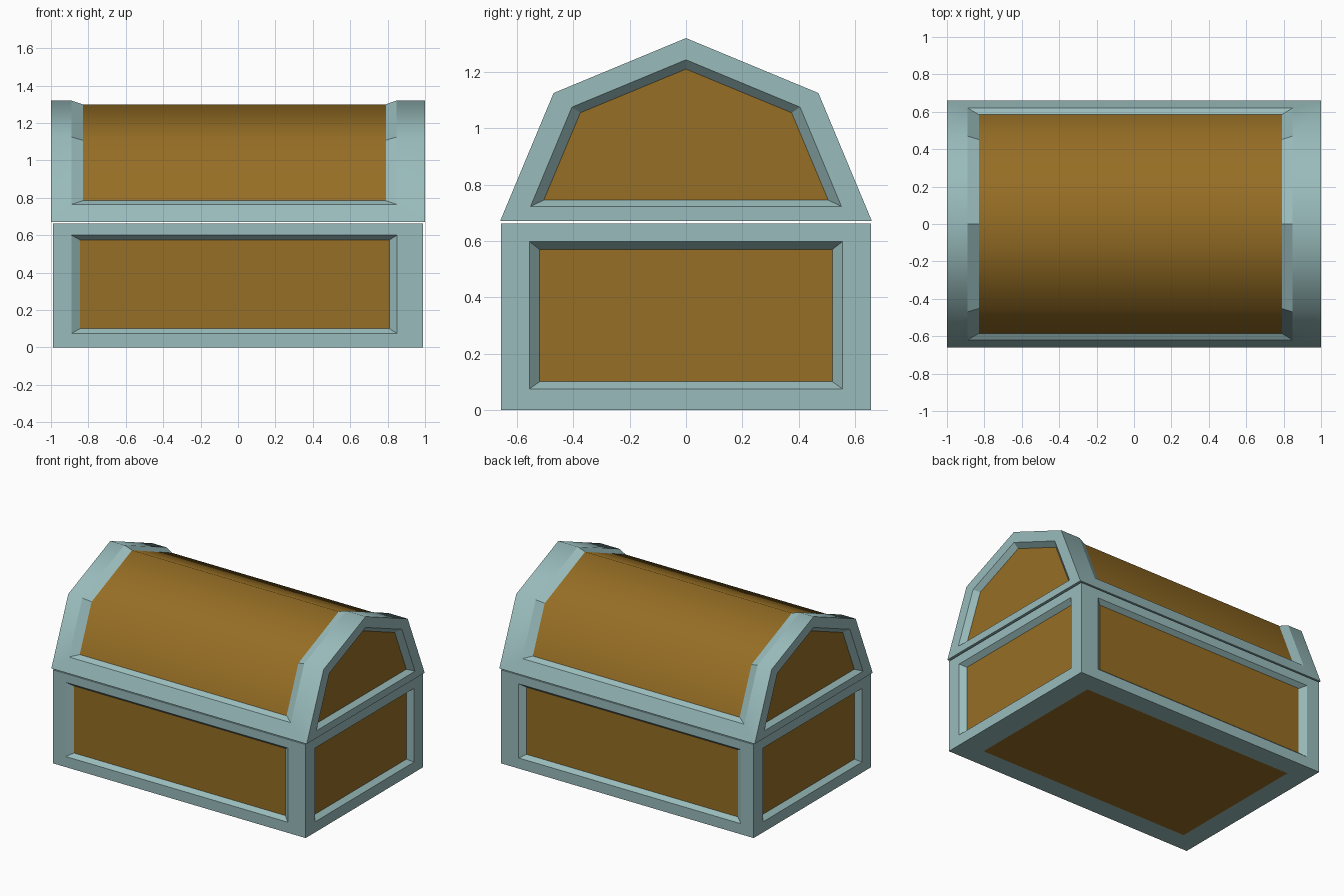
import bpy, bmesh, math

cube = bpy.data.objects.get("Cube")
if cube:
    bpy.data.objects.remove(cube, do_unlink=True)


def material(name, rgb):
    mat = bpy.data.materials.new(name)
    mat.use_nodes = True
    mat.diffuse_color = (*rgb, 1)
    mat.node_tree.nodes["Principled BSDF"].inputs["Base Color"].default_value = (*rgb, 1)
    return mat


TRIM = material("pale teal trim", (0.32, 0.50, 0.50))
WOOD = material("brown wood", (0.305, 0.156, 0.018))


def framed(bm, outer, opening, inner, strip=False):
    """Flat frame, sloping recess wall and wooden panel between matching loops."""
    loops = [[bm.verts.new(p) for p in loop] for loop in (outer, opening, inner)]
    n = len(outer)
    for a, b, wall in ((loops[0], loops[1], False), (loops[1], loops[2], True)):
        for i in range(n):
            j = (i + 1) % n
            if wall and opening == inner:
                continue
            face = bm.faces.new((a[i], a[j], b[j], b[i]))
            face.smooth = not wall
    core = loops[2]
    if strip:
        panels = [(core[i], core[i + 1], core[n - 2 - i], core[n - 1 - i])
                  for i in range(n // 2 - 1)]
    else:
        panels = [core]
    for verts in panels:
        face = bm.faces.new(verts)
        face.smooth = True
        face.material_index = 1


def finish(bm, name):
    """Weld the sides and keep only the soft bends of the lid smooth."""
    bmesh.ops.remove_doubles(bm, verts=bm.verts, dist=0.0005)
    bmesh.ops.recalc_face_normals(bm, faces=bm.faces)
    for edge in bm.edges:
        flat = any(not f.smooth for f in edge.link_faces)
        mixed = len({f.material_index for f in edge.link_faces}) > 1
        if flat or mixed or edge.calc_face_angle(math.pi) > math.radians(50):
            edge.smooth = False
    mesh = bpy.data.meshes.new(name)
    bm.to_mesh(mesh)
    bm.free()
    mesh.materials.append(TRIM)
    mesh.materials.append(WOOD)
    obj = bpy.data.objects.new(name, mesh)
    bpy.context.collection.objects.link(obj)


def rect(u0, u1, v0, v1):
    return [(u0, v0), (u1, v0), (u1, v1), (u0, v1)]


def on_x(x, pts):
    return [(x, u, v) for u, v in pts]


def on_y(y, pts):
    return [(u, y, v) for u, v in pts]


def on_z(z, pts):
    return [(u, v, z) for u, v in pts]


def mirrored(half):
    """Complete a roof profile whose last point is the ridge."""
    return half + [(-y, z) for y, z in reversed(half[:-1])]


# Chest base: four recessed sides, flat underside panel and closed top
BX, BY, BZ = 0.99, 0.657, 0.662
bm = bmesh.new()
for s in (-1, 1):
    framed(bm, on_y(s * BY, rect(-BX, BX, 0, BZ)),
           on_y(s * BY, rect(-0.89, 0.85, 0.075, 0.60)),
           on_y(s * (BY - 0.03), rect(-0.845, 0.81, 0.10, 0.575)))
    framed(bm, on_x(s * BX, rect(-BY, BY, 0, BZ)),
           on_x(s * BX, rect(-0.555, 0.555, 0.075, 0.597)),
           on_x(s * (BX - 0.035), rect(-0.52, 0.52, 0.10, 0.57)))
under = on_z(0, rect(-0.845, 0.82, -0.515, 0.515))
framed(bm, on_z(0, rect(-BX, BX, -BY, BY)), under, under)
bm.faces.new([bm.verts.new(p) for p in on_z(BZ, rect(-BX, BX, -BY, BY))])
finish(bm, "chest_base")

# Lid: recessed wrap-around roof panel, recessed gable ends and flat underside
roof = mirrored([(-0.66, 0.67), (-0.47, 1.125), (0, 1.32)])
roof_opening = mirrored([(-0.62, 0.765), (-0.47, 1.125), (0, 1.32)])
roof_panel = mirrored([(-0.585, 0.785), (-0.452, 1.108), (0, 1.30)])
gable_opening = mirrored([(-0.552, 0.722), (-0.405, 1.075), (0, 1.243)])
gable_panel = mirrored([(-0.505, 0.745), (-0.375, 1.055), (0, 1.21)])


def around(x0, x1, profile):
    return on_x(x0, profile) + on_x(x1, profile[::-1])


bm = bmesh.new()
framed(bm, around(-1, 1, roof), around(-0.89, 0.848, roof_opening),
       around(-0.83, 0.79, roof_panel), strip=True)
for s in (-1, 1):
    framed(bm, on_x(s, roof), on_x(s, gable_opening), on_x(s * 0.965, gable_panel))
bm.faces.new([bm.verts.new(p) for p in on_z(0.67, rect(-1, 1, -0.66, 0.66))])
finish(bm, "chest_lid")
